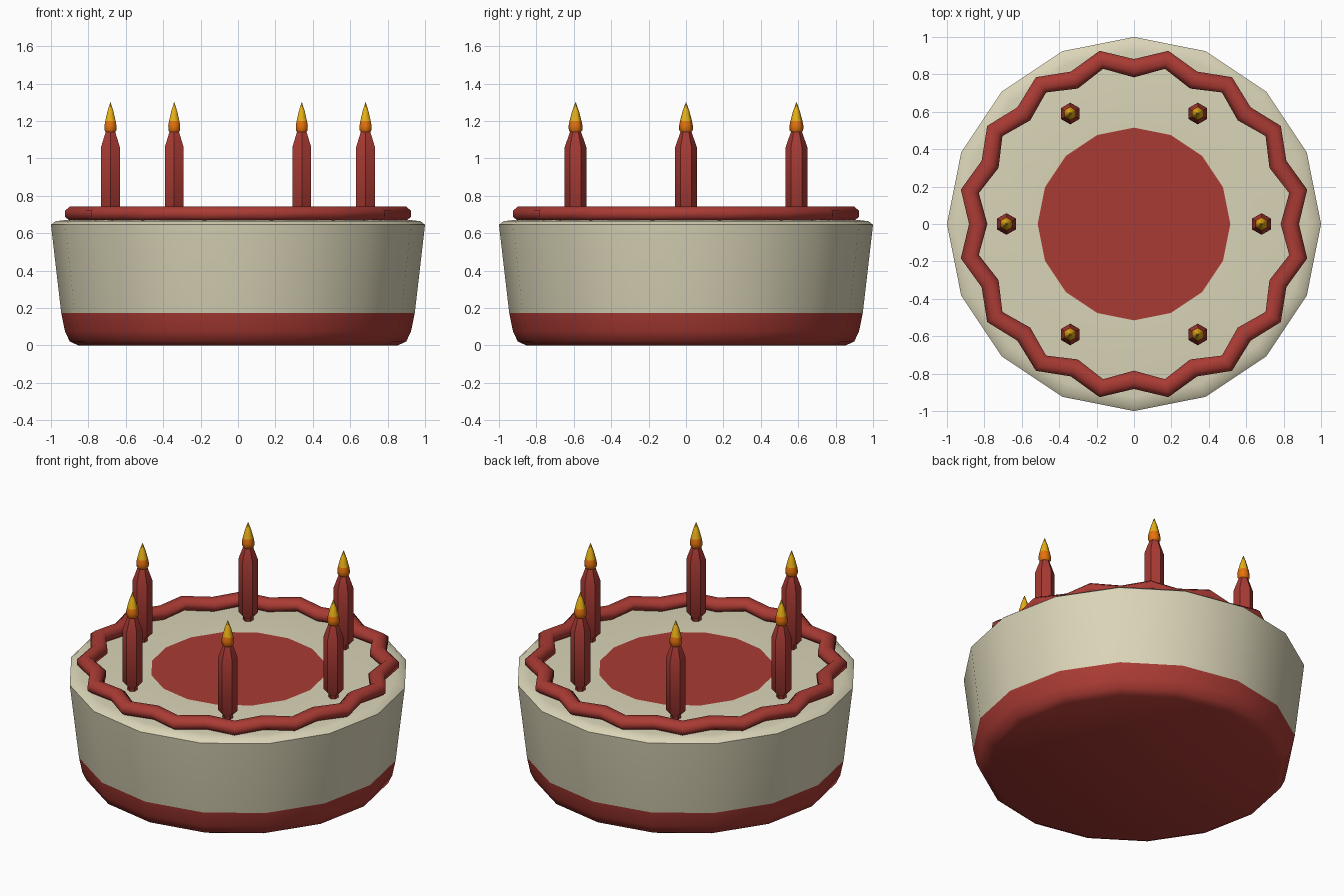
import bpy, bmesh, math
from math import cos, sin, pi, radians

if "Cube" in bpy.data.objects:
    bpy.data.objects.remove(bpy.data.objects["Cube"])


def material(name, rgb):
    m = bpy.data.materials.new(name)
    m.diffuse_color = (*rgb, 1)
    m.use_nodes = True
    m.node_tree.nodes["Principled BSDF"].inputs["Base Color"].default_value = m.diffuse_color
    return m


RED = material("red icing", (0.40, 0.043, 0.034))
CREAM = material("cream sponge", (0.70, 0.66, 0.475))
ORANGE = material("flame orange", (0.79, 0.17, 0.004))
YELLOW = material("flame yellow", (0.80, 0.43, 0.008))


def finish(name, bm, mats, loc=(0, 0, 0), angle=40):
    bmesh.ops.recalc_face_normals(bm, faces=bm.faces)
    me = bpy.data.meshes.new(name)
    bm.to_mesh(me)
    bm.free()
    for m in mats:
        me.materials.append(m)
    ob = bpy.data.objects.new(name, me)
    bpy.context.collection.objects.link(ob)
    ob.location = loc
    bpy.ops.object.select_all(action='DESELECT')
    ob.select_set(True)
    bpy.context.view_layer.objects.active = ob
    bpy.ops.object.shade_smooth_by_angle(angle=radians(angle))
    return ob


def lathe(name, profile, sides, mats, rule=None, phase=0, loc=(0, 0, 0), angle=40):
    """Spin (radius, z) points about z; rule(radius, z) picks a face's colour."""
    bm = bmesh.new()
    rings = [[bm.verts.new((r * cos(phase + 2 * pi * i / sides),
                            r * sin(phase + 2 * pi * i / sides), z))
              for i in range(sides)] for r, z in profile]
    for k in range(len(rings) - 1):
        a, b = rings[k], rings[k + 1]
        r = (profile[k][0] + profile[k + 1][0]) / 2
        z = (profile[k][1] + profile[k + 1][1]) / 2
        for i in range(sides):
            j = (i + 1) % sides
            f = bm.faces.new((a[i], a[j], b[j], b[i]))
            f.material_index = rule(r, z) if rule else 0
    for ring, (r, z) in ((rings[0], profile[0]), (rings[-1], profile[-1])):
        f = bm.faces.new(ring)
        f.material_index = rule(r / 2, z) if rule else 0
    return finish(name, bm, mats, loc, angle)


# Cake body: red base band, cream sides, red disc set into the top
cake = [(0.855, 0), (0.90, 0.022), (0.925, 0.075), (0.945, 0.172),
        (1.0, 0.645), (0.975, 0.664), (0.925, 0.67), (0.515, 0.67)]
lathe("cake_body", cake, 16, [CREAM, RED],
      lambda r, z: 1 if z < 0.17 or r < 0.52 else 0)

# Wavy icing ring: tube swept around a zigzag circle
bm = bmesh.new()
N, S = 32, 8
rings = []
for i in range(N):
    a = 2 * pi * i / N
    mid = 0.895 if i % 2 else 0.833
    ring = []
    for s in range(S):
        t = 2 * pi * (s + 0.5) / S
        r = mid + 0.053 * cos(t)
        ring.append(bm.verts.new((r * cos(a), r * sin(a), 0.704 + 0.042 * sin(t))))
    rings.append(ring)
for i in range(N):
    p, q = rings[i], rings[(i + 1) % N]
    for s in range(S):
        t = (s + 1) % S
        bm.faces.new((p[s], q[s], q[t], p[t]))
finish("icing_ring", bm, [RED], angle=50)

# Six hexagonal candles with flames
candle = [(0.03, 0.66), (0.03, 0.69), (0.058, 0.72), (0.058, 1.06), (0.03, 1.14)]
flame = [(0.022, 1.13), (0.036, 1.15), (0.037, 1.175), (0.032, 1.20),
         (0.019, 1.25), (0.001, 1.30)]
for k in range(6):
    a = k * pi / 3
    at = (0.682 * cos(a), 0.682 * sin(a), 0)
    lathe(f"candle_{k + 1}", candle, 6, [RED], phase=pi / 6, loc=at)
    lathe(f"flame_{k + 1}", flame, 6, [ORANGE, YELLOW],
          lambda r, z: 1 if z > 1.20 else 0, phase=pi / 6, loc=at, angle=62)
